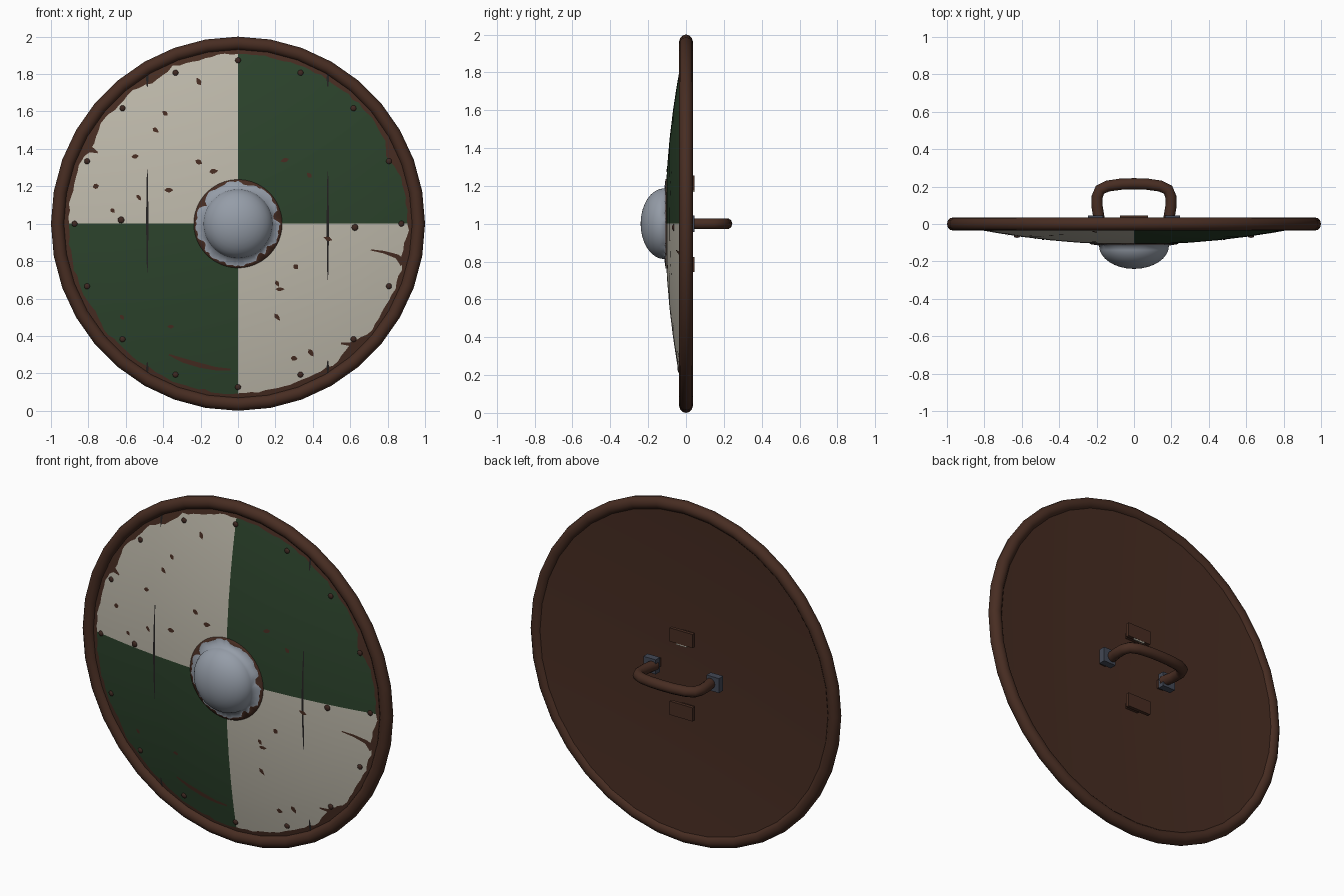
import bpy, bmesh, math, random
from mathutils import Vector

if "Cube" in bpy.data.objects:
    bpy.data.objects.remove(bpy.data.objects["Cube"])
random.seed(7)
TAU = 2 * math.pi


def mat(name, r, g, b):
    m = bpy.data.materials.new(name)
    m.diffuse_color = (r, g, b, 1)
    m.use_nodes = True
    m.node_tree.nodes["Principled BSDF"].inputs["Base Color"].default_value = m.diffuse_color
    return m


BROWN = mat("brown_wood", .064, .026, .016)
CREAM = mat("cream_paint", .52, .49, .41)
GREEN = mat("green_paint", .025, .056, .025)
STEEL = mat("grey_steel", .30, .335, .39)
DARK_STEEL = mat("dark_blue_steel", .055, .064, .09)
RIVET = mat("dark_rivet_brown", .050, .022, .016)
CRACK = mat("dark_crack", .018, .016, .016)


def surf(r):
    """Height of the domed front board at radius r."""
    return -0.11 + 0.115 * r * r


def finish(name, bm, mats, angle=40):
    me = bpy.data.meshes.new(name)
    bm.to_mesh(me)
    bm.free()
    ob = bpy.data.objects.new(name, me)
    bpy.context.collection.objects.link(ob)
    for m in mats:
        me.materials.append(m)
    if angle:
        bpy.ops.object.select_all(action='DESELECT')
        ob.select_set(True)
        bpy.context.view_layer.objects.active = ob
        bpy.ops.object.shade_smooth_by_angle(angle=math.radians(angle))
    return ob


def polar(name, rings, segs, mats, rule, facing=-1, angle=40):
    """Surface of rings around the y axis; each ring maps segment -> (r, y)."""
    bm = bmesh.new()
    grid = []
    for f in rings:
        row = []
        for i in range(segs):
            r, y = f(i)
            a = TAU * i / segs
            row.append(bm.verts.new((r * math.cos(a), y, 1 + r * math.sin(a))))
        grid.append(row)
    for k in range(len(rings) - 1):
        for i in range(segs):
            j = (i + 1) % segs
            face = bm.faces.new([grid[k][i], grid[k][j], grid[k + 1][j], grid[k + 1][i]])
            face.material_index = rule(face.calc_center_median(), k)
    bmesh.ops.remove_doubles(bm, verts=bm.verts, dist=1e-5)
    bm.normal_update()
    # make the winding match the wanted side
    if sum(f.normal.y * f.calc_area() for f in bm.faces) * facing < 0:
        bmesh.ops.reverse_faces(bm, faces=bm.faces)
    return finish(name, bm, mats, angle)


def const(r, y):
    return lambda i: (r, y)


def jagged(segs, base, amp, notches, width):
    """Irregular radius per segment with deeper notches at (degrees, depth)."""
    out = []
    for i in range(segs):
        d = 360 * i / segs
        r = base + random.uniform(-amp, amp)
        for deg, depth in notches:
            gap = abs((d - deg + 180) % 360 - 180)
            r -= depth * max(0, 1 - gap / width)
        out.append(r)
    return out


# painted front board: quartered paint with a worn, jagged edge
N = 160
worn = jagged(N, .908, .007, [(151, .035), (24, .035), (120, .03), (105, .015), (-47, .025),
                              (-10, .015), (165, .015), (-150, .015), (135, .015)], 7)
solid = [const(r, surf(r)) for r in (0, .15, .3, .45, .6, .72, .8)]
board_rings = solid + [lambda i: (worn[i], surf(worn[i])), const(.95, surf(.95))]


def quarters(c, k):
    if k == len(solid):
        return 2
    return 0 if c.x * (c.z - 1) < 0 else 1


polar("front_board", board_rings, N, [CREAM, GREEN, BROWN], quarters)

# hollow wooden back
BACK = -.035
polar("back_board", [const(0, BACK), const(.95, .02)], 32, [BROWN], lambda c, k: 0, 1, 1)

# rounded rim
bpy.ops.mesh.primitive_torus_add(major_segments=36, minor_segments=12, major_radius=.964,
                                 minor_radius=.036, location=(0, 0, 1),
                                 rotation=(math.pi / 2, 0, 0))
rim = bpy.context.object
rim.name = "rim"
rim.data.materials.append(BROWN)
bpy.ops.object.shade_smooth_by_angle(angle=math.radians(60))

# steel boss: dome flowing into a low flange with a rusted edge
M = 96
rust = jagged(M, .223, .007, [(10, .04), (150, .025), (-55, .03), (-38, .03),
                              (-150, .015), (80, .01)], 10)
dome = []
for s in range(9):
    t = s / 8 * math.pi / 2
    dome.append(const(.187 * math.sin(t), -.115 - .125 * math.cos(t)))
boss_rings = dome + [lambda i: (max(rust[i], .192), -.109), const(.236, -.107), const(.237, -.09)]
polar("boss", boss_rings, M, [STEEL, BROWN], lambda c, k: 1 if k >= 9 else 0, -1, 120)


# chips, scratches and cracks: thin strips laid on the front
def strip(bm, pts):
    """pts are (x, z, half width) along the strip."""
    pairs = []
    for n, (x, z, w) in enumerate(pts):
        a, b = pts[max(n - 1, 0)], pts[min(n + 1, len(pts) - 1)]
        d = Vector((b[0] - a[0], b[1] - a[1])).normalized()
        row = []
        for s in (1, -1):
            px, pz = x - d.y * w * s, z + d.x * w * s
            row.append(bm.verts.new((px, surf(math.hypot(px, pz - 1)) - .003, pz)))
        pairs.append(row)
    for p, q in zip(pairs, pairs[1:]):
        f = bm.faces.new((p[0], p[1], q[1], q[0]))
        f.normal_update()
        if f.normal.y > 0:
            f.normal_flip()


chips = [(-.21, 1.76), (-.44, 1.50), (-.39, 1.59), (-.55, 1.36), (-.21, 1.33), (-.76, 1.20),
         (-.53, 1.14), (-.37, 1.18), (-.13, 1.28), (.25, 1.34), (.38, 1.26), (.21, .68),
         (.225, .65), (.31, .77), (.21, .50), (.30, .28), (.39, .31), (.48, .92),
         (-.62, .50), (-.36, .45), (-.67, 1.07)]
bm = bmesh.new()
for x, z in chips:
    ang, ln = random.uniform(-1.1, .3), random.uniform(.014, .024)
    strip(bm, [(x + math.cos(ang) * ln * t, z + math.sin(ang) * ln * t,
                random.uniform(.008, .014) * (1.1 - t * t)) for t in (-1, -.4, .3, 1)])
strip(bm, [(-.37, .30, .004), (-.29, .268, .012), (-.2, .242, .013), (-.12, .225, .009), (-.04, .22, .005)])
strip(bm, [(.71, .86, .003), (.78, .848, .007), (.85, .825, .012), (.885, .79, .022)])
strip(bm, [(.55, .36, .004), (.6, .355, .010), (.68, .38, .018)])
strip(bm, [(-.83, 1.39, .03), (-.79, 1.40, .018), (-.75, 1.38, .004)])
finish("paint_chips", bm, [BROWN], 0)

bm = bmesh.new()
for x, lo, hi in ((-.485, .74, 1.29), (.48, .70, 1.28), (-.485, 1.73, 1.82), (.48, 1.73, 1.82),
                  (-.485, .19, .26), (.48, .19, .27)):
    strip(bm, [(x, lo + (hi - lo) * t, .002 + .004 * math.sin(math.pi * t)) for t in (0, .2, .4, .6, .8, 1)])
finish("plank_cracks", bm, [CRACK], 0)

# rivets round the edge, plus two by the side planks
bm = bmesh.new()
spots = [(.873 * math.cos(TAU * i / 16), .873 * math.sin(TAU * i / 16), .016) for i in range(16)]
spots += [(-.625, .02, .018), (.625, -.02, .018)]
for x, z, r in spots:
    made = bmesh.ops.create_icosphere(bm, subdivisions=2, radius=r)["verts"]
    for v in made:
        v.co = Vector((v.co.x + x, v.co.y * .5 + surf(math.hypot(x, z)), v.co.z + 1 + z))
finish("rivets", bm, [RIVET])

# bent grip on the back
half = [(.185, .02), (.197, .09), (.197, .145), (.182, .183), (.14, .203), (.07, .213)]
path = [(-x, y) for x, y in half] + [(0, .215)] + half[::-1]
cu = bpy.data.curves.new("handle", 'CURVE')
cu.dimensions = '3D'
cu.bevel_depth = .03
cu.bevel_resolution = 3
cu.use_fill_caps = True
sp = cu.splines.new('POLY')
sp.points.add(len(path) - 1)
for p, (x, y) in zip(sp.points, path):
    p.co = (x, y, 1, 1)
sp.use_smooth = True
cu.materials.append(BROWN)
handle = bpy.data.objects.new("handle", cu)
bpy.context.collection.objects.link(handle)


# handle feet and the two wooden plates, each standing on a narrow peg
def box(name, loc, size, m):
    bpy.ops.mesh.primitive_cube_add(size=1, location=loc)
    ob = bpy.context.object
    ob.name = name
    ob.scale = size
    ob.data.materials.append(m)


for side, s in (("left", -1), ("right", 1)):
    box("handle_foot_" + side, (s * .205, .025, 1), (.08, .04, .085), DARK_STEEL)
    box("foot_peg_" + side, (s * .2, -.01, 1), (.04, .05, .05), BROWN)
for side, s in (("upper", 1), ("lower", -1)):
    box("back_plate_" + side, (0, .035, 1 + s * .215), (.15, .02, .08), BROWN)
    box("plate_peg_" + side, (0, .005, 1 + s * .215), (.08, .06, .03), BROWN)

# bare worn sliver under the upper plate
box("plate_wear", (0, .04, 1.172), (.07, .008, .01), CREAM)
